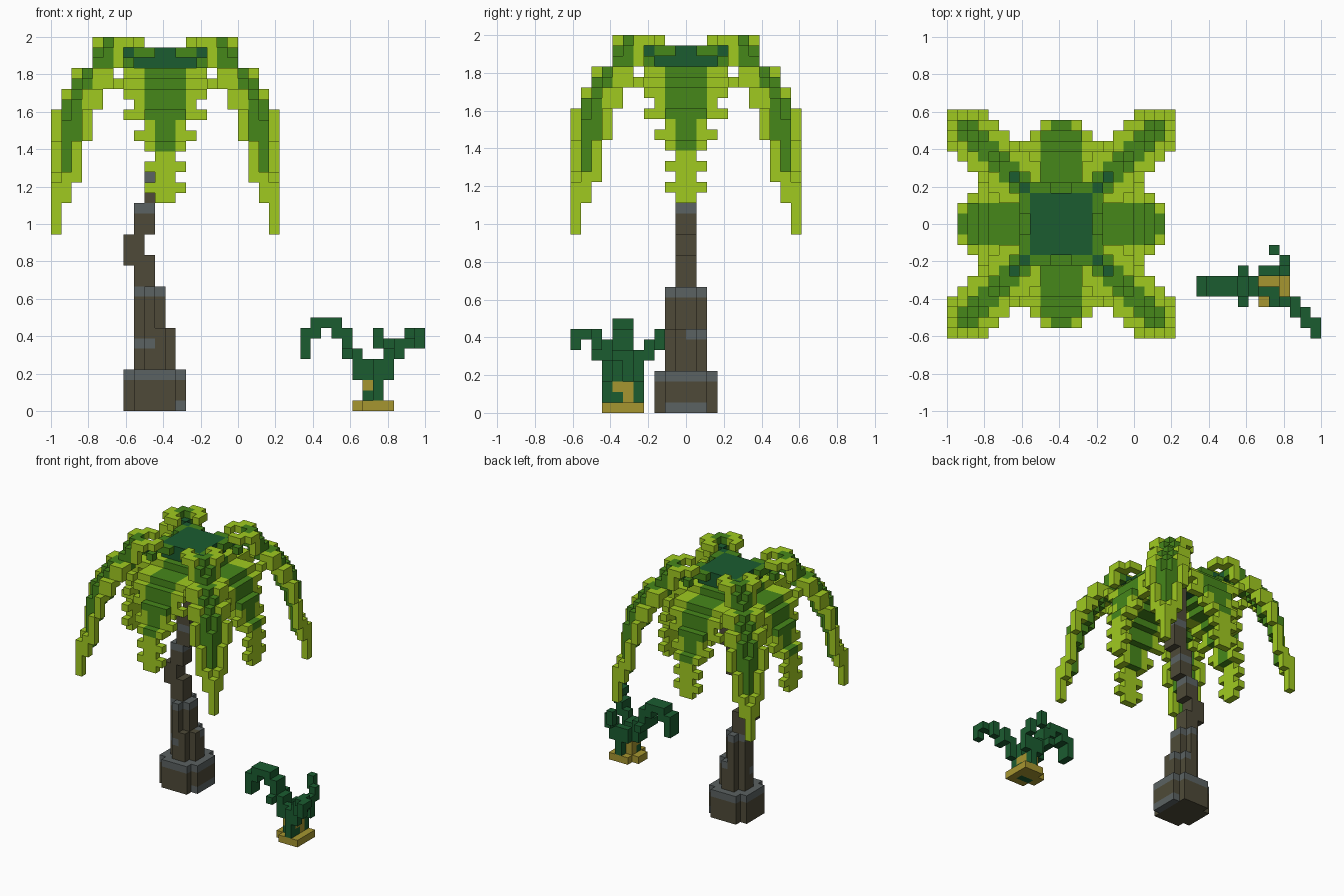
import bpy, bmesh
from mathutils import Vector

if "Cube" in bpy.data.objects:
    bpy.data.objects.remove(bpy.data.objects["Cube"])

S = 1 / 18          # block size
CX = 11             # column of the palm axis, counted from x = -1
grid = {}           # block -> (part, colour)


def material(name, rgb):
    lin = [((c / 255 + 0.055) / 1.055) ** 2.4 for c in rgb] + [1]
    m = bpy.data.materials.new(name)
    m.use_nodes = True
    m.diffuse_color = lin
    m.node_tree.nodes["Principled BSDF"].inputs["Base Color"].default_value = lin
    return m


PALETTE = {
    "lime": material("lime leaf", (160, 202, 32)),
    "green": material("green leaf", (70, 135, 26)),
    "deep": material("deep green", (27, 92, 48)),
    "bark": material("brown bark", (78, 74, 56)),
    "grey": material("grey bark", (91, 98, 98)),
    "straw": material("straw", (166, 150, 48)),
}
COLOURS = list(PALETTE)


def box(part, xs, ys, zs, colour, cut=False):
    """Fill inclusive block ranges; cut leaves out the four upright corners."""
    for x in range(xs[0], xs[1] + 1):
        for y in range(ys[0], ys[1] + 1):
            if cut and x in xs and y in ys:
                continue
            for z in range(zs[0], zs[1] + 1):
                grid[x, y, z] = (part, colour)


def both(a):
    return (a, -1 - a)


# Axis fronds: z, near and far distance, half width, half width of the rib
AXIS = [(20, 9, 9, 1, 0), (21, 9, 9, 2, 0), (22, 9, 9, 1, 0), (23, 9, 9, 2, 0),
        (24, 9, 9, 1, 0), (25, 8, 9, 2, 1), (26, 8, 8, 3, 1), (27, 8, 8, 2, 1),
        (28, 7, 7, 4, 2), (28, 8, 8, 2, 2), (29, 7, 7, 3, 2), (30, 6, 7, 4, 2),
        (31, 4, 6, 4, 2), (32, 3, 3, 4, 2)]
AXIS_NAMES = {(0, 0): "left_frond", (0, 1): "right_frond",
              (1, 0): "back_frond", (1, 1): "front_frond"}
for (axis, side), part in AXIS_NAMES.items():
    for z, d0, d1, half, rib in AXIS:
        for d in range(d0, d1 + 1):
            for a in range(half):
                for w in both(a):
                    p = both(d)[side]
                    u, v = (p, w) if axis == 0 else (w, p)
                    grid[CX + u, v, z] = (part, "green" if a < rib else "lime")

# Diagonal fronds: two distances, bottom, top; each entry is mirrored
DIAGONAL = {
    "lime": [(10, 10, 17, 21), (10, 9, 20, 22), (10, 8, 22, 25), (10, 7, 26, 28),
             (9, 6, 29, 30), (9, 7, 28, 30), (8, 5, 31, 32), (8, 6, 30, 32),
             (7, 5, 32, 32), (7, 4, 31, 31), (6, 4, 33, 35), (6, 3, 35, 35),
             (5, 3, 35, 35), (5, 2, 35, 35), (4, 2, 35, 35)],
    "green": [(9, 9, 21, 27), (9, 8, 25, 29), (8, 8, 27, 30), (8, 7, 28, 31),
              (7, 7, 30, 32), (7, 6, 31, 32), (6, 6, 32, 33), (6, 5, 32, 34),
              (5, 5, 33, 35), (5, 4, 34, 35), (4, 3, 33, 33),
              (3, 2, 34, 34), (3, 1, 34, 34)],
    "deep": [(4, 4, 34, 34), (3, 3, 34, 34)],
}
for sx, lr in enumerate(("left", "right")):
    for sy, fb in enumerate(("back", "front")):
        part = f"{fb}_{lr}_frond"
        for col, cells in DIAGONAL.items():
            for a, b, z0, z1 in cells:
                for p, q in ((a, b), (b, a)):
                    x, y = CX + both(p)[sx], both(q)[sy]
                    box(part, (x, x), (y, y), (z0, z1), col)

# Crown plate where the fronds meet
box("crown", (8, 13), (-3, 2), (33, 34), "deep")

# Trunk: stacked, slightly wandering segments with grey bands
box("trunk_base", (7, 12), (-3, 2), (0, 2), "bark", True)
box("trunk_base", (7, 12), (-3, 2), (3, 3), "grey", True)
box("trunk_base", (12, 12), (-2, 1), (0, 0), "grey")
box("trunk", (8, 11), (-2, 1), (4, 7), "bark", True)
box("trunk", (8, 10), (-2, 1), (8, 10), "bark", True)
box("trunk", (8, 10), (-2, 1), (11, 11), "grey", True)
for x, y, z in ((9, -2, 6), (8, -1, 6), (11, 0, 7), (10, 1, 7)):
    box("trunk", (x, x), (y, y), (z, z), "grey")
box("trunk", (8, 9), (-1, 0), (12, 14), "bark")
box("trunk", (7, 8), (-1, 0), (14, 16), "bark")
box("trunk", (8, 9), (-1, 0), (17, 18), "bark")
box("trunk", (8, 9), (-1, 0), (19, 19), "grey")
box("trunk", (9, 10), (-1, 0), (20, 23), "bark")
box("trunk", (9, 10), (-1, 0), (22, 22), "grey")
box("trunk", (10, 11), (-1, 0), (24, 32), "bark")
box("trunk", (10, 11), (-1, 0), (27, 27), "grey")

# Sprout: straw foot and heart wrapped by deep green stems
box("sprout_foot", (29, 32), (-8, -5), (0, 0), "straw", True)
for y in (-8, -5):
    box("sprout_foot", (32, 32), (y, y), (0, 0), "straw")
box("sprout_foot", (30, 31), (-7, -6), (1, 2), "straw")
box("sprout_stem", (30, 31), (-7, -7), (0, 1), "deep")
box("sprout_stem", (30, 31), (-7, -7), (3, 4), "deep")
box("sprout_stem", (30, 31), (-5, -5), (3, 4), "deep")
box("sprout_stem", (31, 31), (-5, -5), (1, 2), "deep")
box("sprout_stem", (31, 31), (-8, -8), (1, 4), "deep")

# Sprout arm arching to the right: column, bottom, top
for x, z0, z1 in ((24, 5, 7), (25, 7, 8), (26, 8, 8), (27, 7, 8), (28, 5, 7), (29, 3, 5)):
    box("sprout_right_arm", (x, x), (-7, -6), (z0, z1), "deep")
for y in (-8, -5):
    box("sprout_right_arm", (28, 28), (y, y), (5, 5), "deep")

# Sprout arms to the front left and to the back
for x, y, z0, z1 in ((32, -8, 3, 5), (33, -8, 5, 6), (33, -9, 5, 6), (34, -9, 6, 7),
                     (34, -10, 7, 7), (35, -10, 7, 7), (35, -11, 6, 7)):
    box("sprout_left_arm", (x, x), (y, y), (z0, z1), "deep")
for x, y, z0, z1 in ((32, -5, 3, 5), (32, -4, 5, 6), (31, -3, 6, 7)):
    box("sprout_back_arm", (x, x), (y, y), (z0, z1), "deep")

# Outer faces of a block: direction and its four corners
FACES = []
for k in range(3):
    for s in (0, 1):
        n = [0, 0, 0]
        n[k] = 2 * s - 1
        corners = []
        for p, q in ((0, 0), (1, 0), (1, 1), (0, 1)):
            c = [0, 0, 0]
            c[k], c[(k + 1) % 3], c[(k + 2) % 3] = s, p, q
            corners.append(c)
        FACES.append((n, corners if s else corners[::-1]))


def build(part):
    bm = bmesh.new()
    verts = {}
    for cell, (name, col) in grid.items():
        if name != part:
            continue
        for n, corners in FACES:
            if tuple(c + d for c, d in zip(cell, n)) in grid:
                continue
            loop = []
            for c in corners:
                key = tuple(i + j for i, j in zip(cell, c))
                if key not in verts:
                    verts[key] = bm.verts.new(Vector(key) * S - Vector((1, 0, 0)))
                loop.append(verts[key])
            bm.faces.new(loop).material_index = COLOURS.index(col)
    # Merge coplanar squares of one colour
    bmesh.ops.dissolve_limit(bm, angle_limit=0.01, verts=bm.verts[:],
                             edges=bm.edges[:], delimit={"MATERIAL"})
    me = bpy.data.meshes.new(part)
    bm.to_mesh(me)
    bm.free()
    for m in PALETTE.values():
        me.materials.append(m)
    bpy.context.collection.objects.link(bpy.data.objects.new(part, me))


for part in sorted({p for p, _ in grid.values()}):
    build(part)
